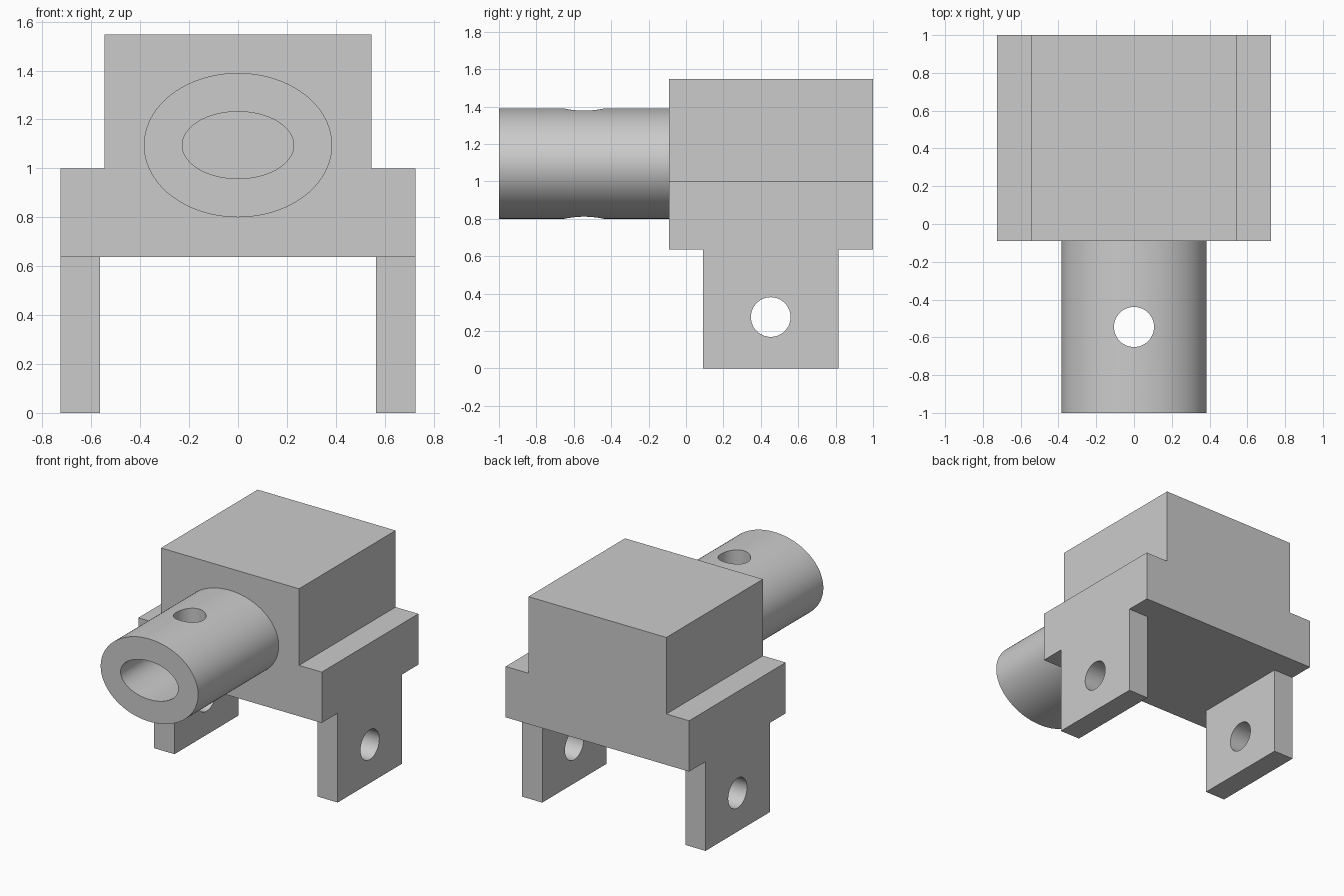
import bpy, bmesh, math
from mathutils import Matrix

cube = bpy.data.objects.get("Cube")
if cube:
    bpy.data.objects.remove(cube, do_unlink=True)

grey = bpy.data.materials.new("plain grey")
grey.use_nodes = True
colour = (0.6, 0.6, 0.6, 1)
grey.diffuse_color = colour
grey.node_tree.nodes["Principled BSDF"].inputs["Base Color"].default_value = colour


def add_object(name, bm):
    bmesh.ops.recalc_face_normals(bm, faces=bm.faces)
    mesh = bpy.data.meshes.new(name)
    bm.to_mesh(mesh)
    bm.free()
    mesh.materials.append(grey)
    obj = bpy.data.objects.new(name, mesh)
    bpy.context.collection.objects.link(obj)
    return obj


def extrude_profile(name, points, y0, y1):
    """Extrude an x-z outline along y."""
    bm = bmesh.new()
    face = bm.faces.new([bm.verts.new((x, y0, z)) for x, z in points])
    new = bmesh.ops.extrude_face_region(bm, geom=[face])["geom"]
    verts = [v for v in new if isinstance(v, bmesh.types.BMVert)]
    bmesh.ops.translate(bm, verts=verts, vec=(0, y1 - y0, 0))
    return add_object(name, bm)


def cylinder(name, centre, axis, length, ra, rb):
    """Elliptical cylinder along the x, y or z axis."""
    bm = bmesh.new()
    bmesh.ops.create_cone(bm, cap_ends=True, segments=96, radius1=1, radius2=1, depth=length)
    turn = {"x": Matrix.Rotation(math.pi / 2, 4, "Y"),
            "y": Matrix.Rotation(math.pi / 2, 4, "X"),
            "z": Matrix.Identity(4)}[axis]
    bm.transform(Matrix.Translation(centre) @ turn @ Matrix.Diagonal((ra, rb, 1, 1)))
    return add_object(name, bm)


def cut(obj, cutter):
    mod = obj.modifiers.new("cut", "BOOLEAN")
    mod.operation = "DIFFERENCE"
    mod.solver = "EXACT"
    mod.object = cutter
    activate(obj)
    bpy.ops.object.modifier_apply(modifier=mod.name)
    bpy.data.objects.remove(cutter, do_unlink=True)


def activate(obj):
    bpy.context.view_layer.update()
    bpy.ops.object.select_all(action="DESELECT")
    obj.select_set(True)
    bpy.context.view_layer.objects.active = obj


FRONT, BACK = -0.09, 1.0
BOTTOM, STEP, TOP = 0.637, 1.0, 1.547
WIDE, NARROW = 0.725, 0.545
HOLE = 0.106

# Stepped body
half = [(WIDE, BOTTOM), (WIDE, STEP), (NARROW, STEP), (NARROW, TOP)]
body = extrude_profile("stepped_body", half + [(-x, z) for x, z in reversed(half)], FRONT, BACK)

# Oval tube with a bore and a vertical pin hole
axis_z = 1.095
mid = (FRONT - 1) / 2
length = FRONT + 1
tube = cylinder("oval_tube", (0, mid, axis_z), "y", length, 0.385, 0.295)
cut(tube, cylinder("bore_cutter", (0, mid, axis_z), "y", length + 0.2, 0.228, 0.137))
cut(tube, cylinder("pin_cutter", (0, mid, axis_z), "z", 1, HOLE, HOLE))

# Mounting lugs with cross holes
lugs = []
for name, side in (("left_lug", 1), ("right_lug", -1)):
    inner, outer = side * 0.565, side * WIDE
    lug = extrude_profile(name, [(inner, 0), (outer, 0), (outer, BOTTOM), (inner, BOTTOM)], 0.09, 0.815)
    cut(lug, cylinder("lug_cutter", (side * 0.645, 0.453, 0.275), "x", 0.5, HOLE, HOLE))
    lugs.append(lug)

# Smooth round walls, sharp corners
for obj in [tube] + lugs:
    activate(obj)
    bpy.ops.object.shade_smooth_by_angle(angle=math.radians(30))
